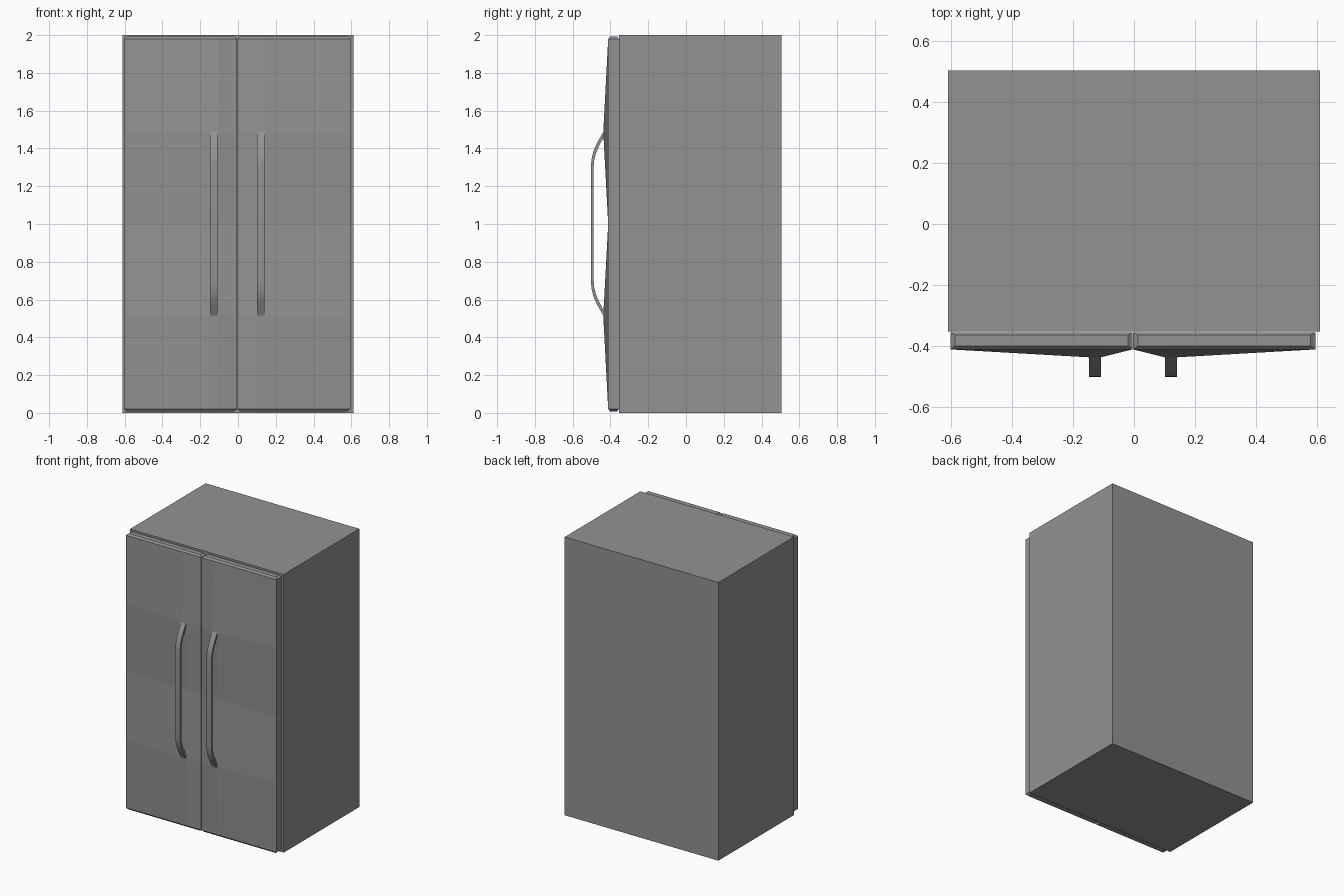
import bpy, bmesh

if "Cube" in bpy.data.objects:
    bpy.data.objects.remove(bpy.data.objects["Cube"])

CX = -0.0035                      # gap line between the doors
BACK, FRONT, BULGE = -0.356, -0.412, -0.438
HANDLE_X = (0.105, 0.144)         # handle edges, measured from the gap

grey = bpy.data.materials.new("dark_grey")
grey.diffuse_color = (0.29, 0.29, 0.29, 1)
grey.use_nodes = True
grey.node_tree.nodes["Principled BSDF"].inputs["Base Color"].default_value = grey.diffuse_color


def finish(name, bm):
    bmesh.ops.recalc_face_normals(bm, faces=bm.faces[:])
    me = bpy.data.meshes.new(name)
    bm.to_mesh(me)
    bm.free()
    me.materials.append(grey)
    ob = bpy.data.objects.new(name, me)
    bpy.context.collection.objects.link(ob)
    return ob


def box(name, lo, hi):
    bm = bmesh.new()
    bmesh.ops.create_cube(bm, size=1)
    for v in bm.verts:
        v.co = [l + (c + 0.5) * (h - l) for c, l, h in zip(v.co, lo, hi)]
    return finish(name, bm)


def door(name, s):
    # front panel grid, pushed out where the handle ends attach
    xs = (0.001, *HANDLE_X, 0.599)
    zs = (0.008, 0.515, 1.0, 1.487, 1.992)
    lip = 0.012
    zs = (zs[0] + lip, *zs[1:-1], zs[-1] - lip)
    bm = bmesh.new()
    g = [[bm.verts.new((CX + s * x, BULGE if i in (1, 2) and j in (1, 3) else FRONT, z))
          for j, z in enumerate(zs)] for i, x in enumerate(xs)]
    nx, nz = len(xs), len(zs)
    for i in range(nx - 1):
        for j in range(nz - 1):
            bm.faces.new((g[i][j], g[i + 1][j], g[i + 1][j + 1], g[i][j + 1]))
    # flat sides and back
    back = [[bm.verts.new((CX + s * x, BACK, z)) for z in (zs[0], zs[-1])]
            for x in xs]
    for i in (0, -1):
        bm.faces.new(g[i] + [back[i][1], back[i][0]])
    bm.faces.new([b[0] for b in back] + [b[1] for b in reversed(back)])
    # chamfered top and bottom caps
    for j, k, d in ((0, 0, -lip), (-1, 1, lip)):
        ring = [g[i][j] for i in range(nx)] + [back[i][k] for i in range(nx - 1, -1, -1)]
        cap = []
        for v in ring:
            x, y, z = v.co
            if abs(x - CX) < 0.05:
                x += s * 0.015
            elif abs(x - CX) > 0.5:
                x -= s * 0.015
            y += 0.011 if y < -0.38 else -0.008
            cap.append(bm.verts.new((x, y, z + d)))
        n = len(ring)
        for a in range(n):
            b = (a + 1) % n
            bm.faces.new((ring[a], ring[b], cap[b], cap[a]))
        bm.faces.new(cap)
    finish(name, bm)


def handle(name, s):
    # half profile as (y, z above the middle), outer and inner edges
    outer = [(-0.436, 0.489), (-0.471, 0.428), (-0.491, 0.382), (-0.501, 0.338), (-0.503, 0.295)]
    inner = [(-0.434, 0.463), (-0.459, 0.415), (-0.477, 0.372), (-0.487, 0.333), (-0.489, 0.295)]
    full = [[(y, 1.001 + z) for y, z in h] + [(y, 1.001 - z) for y, z in reversed(h)]
            for h in (outer, inner)]
    bm = bmesh.new()
    rings = []
    for (yo, zo), (yi, zi) in zip(*full):
        rings.append([bm.verts.new((CX + s * x, y, z)) for x, y, z in (
            (HANDLE_X[0], yo, zo), (HANDLE_X[1], yo, zo),
            (HANDLE_X[1], yi, zi), (HANDLE_X[0], yi, zi))])
    for a, b in zip(rings, rings[1:]):
        for k in range(4):
            m = (k + 1) % 4
            bm.faces.new((a[k], a[m], b[m], b[k]))
    bm.faces.new(rings[0])
    bm.faces.new(rings[-1])
    ob = finish(name, bm)
    bpy.context.view_layer.objects.active = ob
    ob.select_set(True)
    bpy.ops.object.shade_smooth_by_angle(angle=0.6)
    ob.select_set(False)


# Cabinet
box("cabinet", (-0.611, -0.354, 0), (0.611, 0.505, 2))

# Paired doors and handles
for side, s in (("left", -1), ("right", 1)):
    door(side + "_door", s)
    handle(side + "_handle", s)
